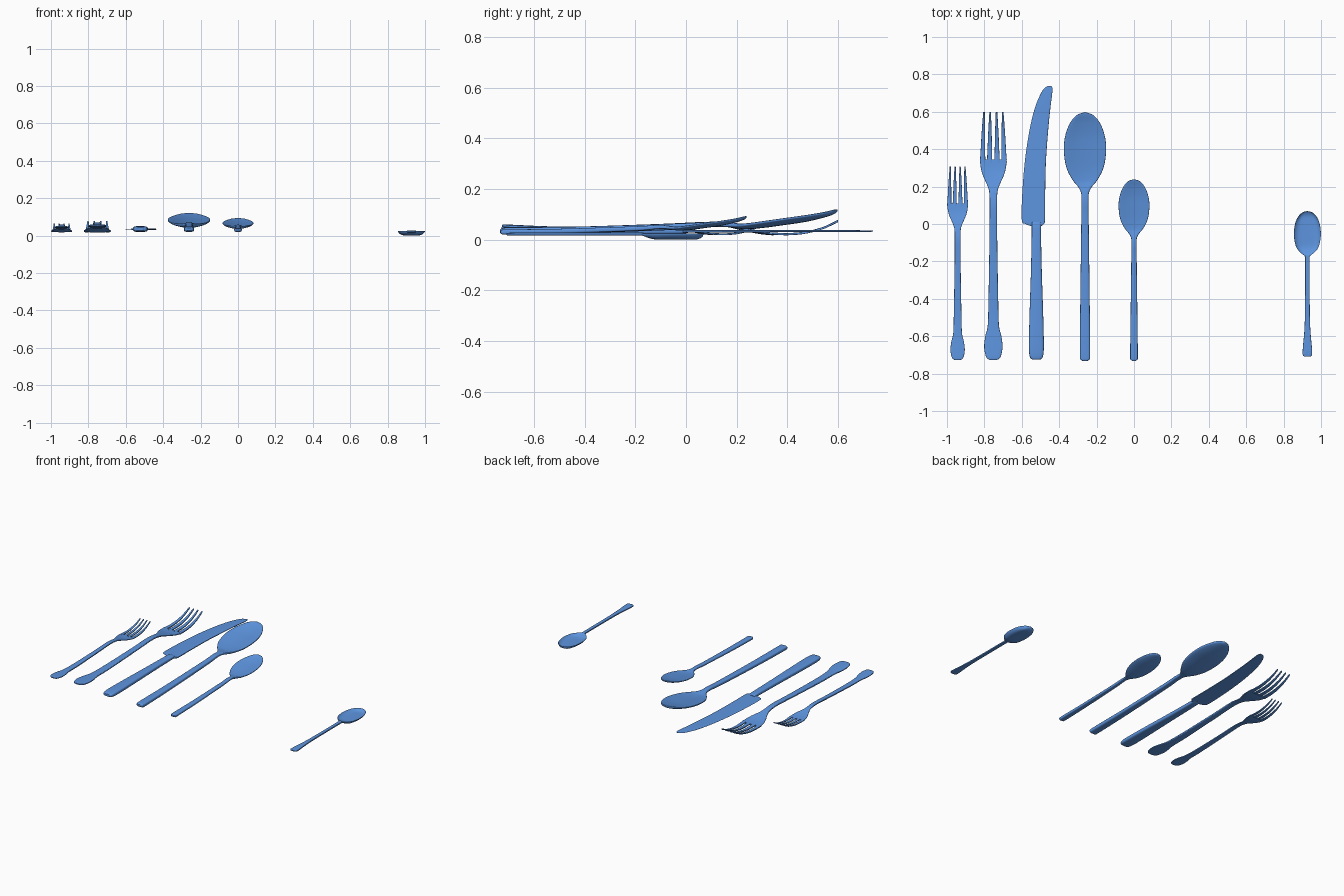
import bpy, bmesh, math

blue = bpy.data.materials.new("blue_metal")
blue.diffuse_color = (0.11, 0.30, 0.74, 1)


def spline(pts, steps=6):
    """Catmull-Rom through tuples of any length."""
    out = []
    for i in range(len(pts) - 1):
        a, b, c, d = pts[max(i - 1, 0)], pts[i], pts[i + 1], pts[min(i + 2, len(pts) - 1)]
        for k in range(steps):
            t = k / steps
            out.append([0.5 * (2 * q + (r - p) * t + (2 * p - 5 * q + 4 * r - s) * t * t
                               + (3 * q - p - 3 * r + s) * t ** 3)
                        for p, q, r, s in zip(a, b, c, d)])
    return out + [list(pts[-1])]


def loft(name, stations, n=28, box=0.5, dish=2, wedge=0.0):
    """Skin stations of (y, x_left, x_right, z, thickness, sag) with rounded sections."""
    bm = bmesh.new()
    rings = []
    for y, xl, xr, z, t, sag in spline(stations):
        cx, hw = (xl + xr) / 2, max((xr - xl) / 2, 0)
        ring = []
        for i in range(n):
            a = 2 * math.pi * i / n
            u = math.copysign(abs(math.cos(a)) ** box, math.cos(a))
            v = math.copysign(abs(math.sin(a)) ** box, math.sin(a))
            half = t / 2 * (1 - wedge * (1 - u) / 2)
            ring.append(bm.verts.new((cx + hw * u, y, z + half * v - sag * (1 - abs(u) ** dish))))
        rings.append(ring)
    for r, s in zip(rings, rings[1:]):
        for i in range(n):
            j = (i + 1) % n
            bm.faces.new((r[i], r[j], s[j], s[i]))
    bm.faces.new(rings[0])
    bm.faces.new(rings[-1])
    bmesh.ops.remove_doubles(bm, verts=bm.verts, dist=1e-5)
    bmesh.ops.recalc_face_normals(bm, faces=bm.faces)
    me = bpy.data.meshes.new(name)
    bm.to_mesh(me)
    bm.free()
    me.materials.append(blue)
    ob = bpy.data.objects.new(name, me)
    bpy.context.collection.objects.link(ob)
    bpy.ops.object.select_all(action='DESELECT')
    ob.select_set(True)
    bpy.context.view_layer.objects.active = ob
    bpy.ops.object.shade_smooth_by_angle(angle=math.radians(40))
    return ob


def placed(rows, x, s):
    """Symmetric rows (y, half_width, z, t, sag) scaled by s from the handle end."""
    return [(-0.73 + (y + 0.73) * s, x - w * s, x + w * s,
             0.02 + (z - 0.02) * s, t * s, sag * s) for y, w, z, t, sag in rows]


# Forks: arched handle with a paddle end, flared shoulders, four curved tines
FORK = [(-0.727, 0.018, 0.054, 0.008, 0), (-0.712, 0.038, 0.054, 0.012, 0),
        (-0.66, 0.049, 0.052, 0.012, 0), (-0.60, 0.043, 0.049, 0.012, 0),
        (-0.54, 0.030, 0.046, 0.014, 0), (-0.40, 0.026, 0.045, 0.015, 0),
        (-0.10, 0.021, 0.055, 0.015, 0), (0.08, 0.020, 0.063, 0.014, 0),
        (0.16, 0.021, 0.056, 0.012, 0), (0.20, 0.030, 0.048, 0.011, 0.001),
        (0.26, 0.056, 0.036, 0.010, 0.003), (0.30, 0.067, 0.029, 0.010, 0.003),
        (0.345, 0.072, 0.024, 0.010, 0.002)]
TINE = [(0.33, 0.0145, 0, 0.025), (0.40, 0.012, 0.25, 0.022), (0.47, 0.010, 0.5, 0.028),
        (0.54, 0.007, 0.75, 0.046), (0.60, 0.004, 1, 0.074)]


def fork(name, x, s):
    loft(name + "_handle", placed(FORK, x, s))
    for k, (root, tip) in enumerate(((-0.0575, -0.050), (-0.02, -0.017),
                                     (0.02, 0.017), (0.0575, 0.050))):
        rows = []
        for y, w, f, z in TINE:
            c = root + (tip - root) * f
            rows.append((-0.73 + (y + 0.73) * s, x + (c - w) * s, x + (c + w) * s,
                         0.02 + (z - 0.02) * s, 0.009 * s, 0))
        loft(f"{name}_tine_{k + 1}", rows, n=12, box=0.4)


fork("salad_fork", -0.943, 0.78)
fork("dinner_fork", -0.752, 1.0)

# Knife: thick tapering handle and a curved wedge blade
KX = -0.522
loft("knife_handle", [(y, KX - w, KX + w, 0.035, t, 0) for y, w, t in (
    (-0.724, 0.022, 0.016), (-0.712, 0.034, 0.025), (-0.66, 0.040, 0.031),
    (-0.50, 0.037, 0.031), (-0.25, 0.029, 0.029), (-0.06, 0.025, 0.026),
    (-0.01, 0.025, 0.022), (0.012, 0.022, 0.012))], box=0.6)
loft("knife_blade", [(y, l, r, 0.034, t, 0) for y, l, r, t in (
    (-0.012, -0.548, -0.496, 0.014), (0.000, -0.580, -0.482, 0.014),
    (0.022, -0.600, -0.476, 0.013), (0.15, -0.598, -0.475, 0.012),
    (0.33, -0.584, -0.471, 0.011), (0.50, -0.559, -0.459, 0.010),
    (0.62, -0.530, -0.447, 0.009), (0.69, -0.502, -0.438, 0.008),
    (0.725, -0.480, -0.436, 0.007), (0.738, -0.458, -0.442, 0.005))], wedge=0.75)

# Table and dessert spoons: rising handle into a shallow, thick-rimmed tilted bowl
SPOON = [(-0.733, 0.012, 0.034, 0.014, 0), (-0.722, 0.024, 0.034, 0.023, 0),
         (-0.69, 0.028, 0.034, 0.028, 0), (-0.40, 0.025, 0.039, 0.026, 0),
         (0.0, 0.020, 0.053, 0.024, 0), (0.11, 0.019, 0.061, 0.022, 0),
         (0.165, 0.021, 0.060, 0.020, 0), (0.20, 0.038, 0.058, 0.019, 0.003),
         (0.235, 0.066, 0.060, 0.018, 0.009), (0.30, 0.099, 0.069, 0.018, 0.014),
         (0.39, 0.113, 0.082, 0.018, 0.015), (0.47, 0.106, 0.093, 0.018, 0.014),
         (0.54, 0.080, 0.104, 0.018, 0.009), (0.583, 0.043, 0.113, 0.017, 0.004),
         (0.598, 0.0, 0.116, 0.008, 0)]
loft("table_spoon", placed(SPOON, -0.262, 1.0), n=40, box=0.6)
loft("dessert_spoon", placed(SPOON, 0.0, 0.73), n=40, box=0.6)

# Teaspoon: flat handle and a deeper, flat-bottomed bowl
TEA = [(-0.709, 0.014, 0.022, 0.007, 0), (-0.701, 0.024, 0.022, 0.010, 0),
       (-0.67, 0.025, 0.022, 0.012, 0), (-0.52, 0.014, 0.022, 0.012, 0),
       (-0.20, 0.012, 0.022, 0.012, 0), (-0.172, 0.015, 0.022, 0.011, 0.001),
       (-0.152, 0.038, 0.023, 0.009, 0.010), (-0.12, 0.061, 0.023, 0.008, 0.018),
       (-0.06, 0.072, 0.023, 0.008, 0.019), (0.00, 0.066, 0.023, 0.008, 0.019),
       (0.04, 0.049, 0.023, 0.008, 0.018), (0.062, 0.026, 0.023, 0.008, 0.010),
       (0.069, 0.0, 0.023, 0.006, 0)]
loft("teaspoon", placed(TEA, 0.927, 1.0), n=48, dish=5)
